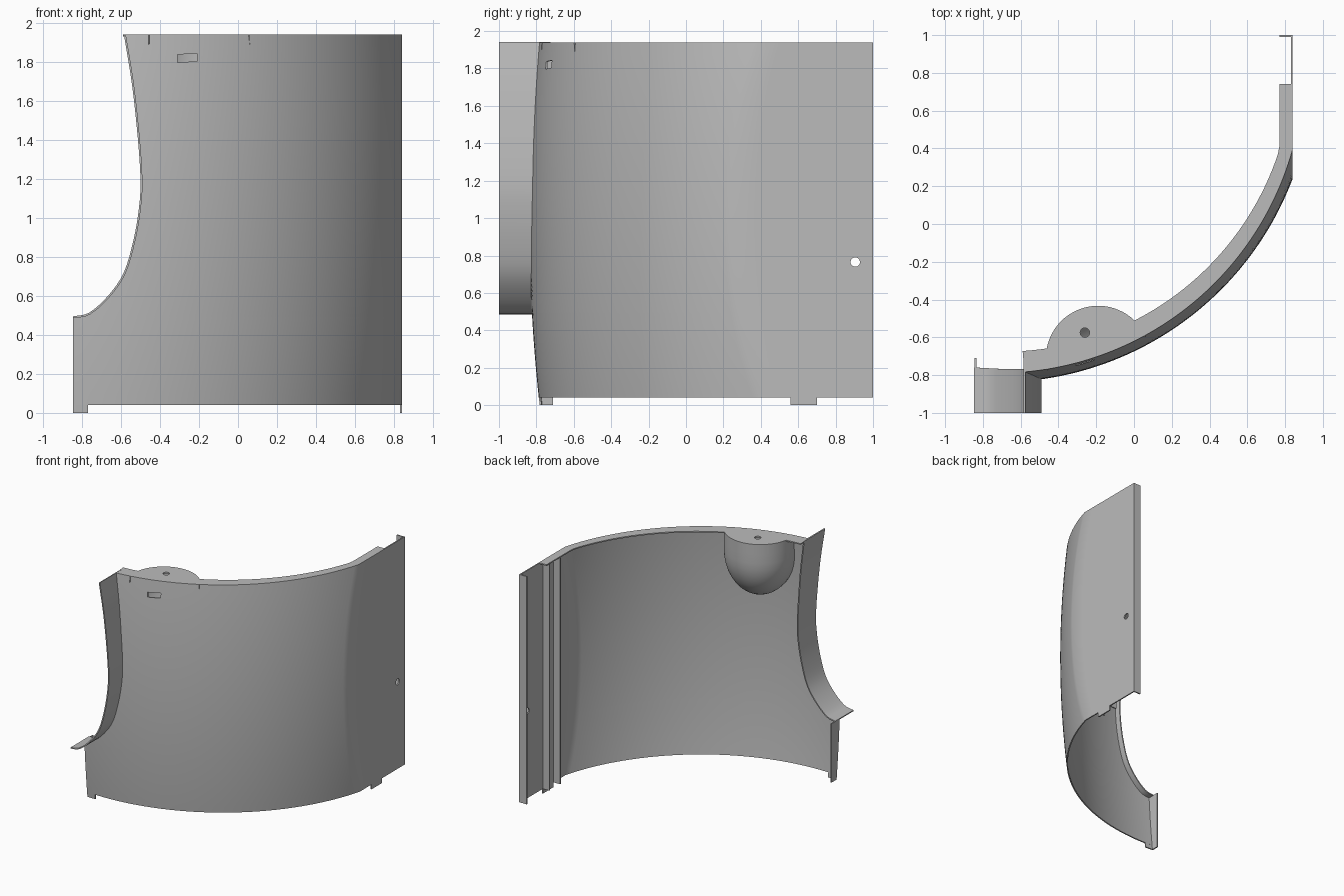
import bpy, bmesh, math
from mathutils import Vector

if "Cube" in bpy.data.objects:
    bpy.data.objects.remove(bpy.data.objects["Cube"])

grey = bpy.data.materials.new("plain grey")
grey.use_nodes = True
grey.diffuse_color = (0.5, 0.5, 0.5, 1)
grey.node_tree.nodes["Principled BSDF"].inputs["Base Color"].default_value = (0.5, 0.5, 0.5, 1)

CX, CY = -0.72, 0.83          # centre of the plan arc
SIDE, BACK = 0.84, 1.0        # flat side wall and rear edge
BASE, TOP, SKIN = 0.04, 1.94, 0.01


def radius(z):
    return 1.668 - 0.055 * (z - 1.0) ** 2


def wall_y(x, r):
    return CY - math.sqrt(r * r - (x - CX) ** 2)


def smooth_path(pts, steps):
    """Catmull-Rom curve through the points."""
    p = [Vector(q) for q in pts]
    p = [2 * p[0] - p[1]] + p + [2 * p[-1] - p[-2]]
    out = []
    for a, b, c, d in zip(p, p[1:], p[2:], p[3:]):
        for i in range(steps):
            t = i / steps
            out.append(0.5 * (2 * b + (c - a) * t + (2 * a - 5 * b + 4 * c - d) * t * t
                              + (3 * b - a - 3 * c + d) * t ** 3))
    return out + [p[-2]]


def finish(obj, thickness=0, offset=-1, cutters=()):
    bpy.ops.object.select_all(action='DESELECT')
    bpy.context.view_layer.objects.active = obj
    obj.select_set(True)
    if thickness:
        mod = obj.modifiers.new("skin", 'SOLIDIFY')
        mod.thickness, mod.offset = thickness, offset
        bpy.ops.object.modifier_apply(modifier=mod.name)
    for cutter in cutters:
        mod = obj.modifiers.new("hole", 'BOOLEAN')
        mod.object, mod.operation, mod.solver = cutter, 'DIFFERENCE', 'EXACT'
        bpy.ops.object.modifier_apply(modifier=mod.name)
    bpy.ops.object.shade_smooth_by_angle(angle=math.radians(35))
    return obj


def mesh_object(name, verts, faces):
    me = bpy.data.meshes.new(name)
    me.from_pydata([tuple(v) for v in verts], [], faces)
    me.materials.append(grey)
    obj = bpy.data.objects.new(name, me)
    bpy.context.collection.objects.link(obj)
    return obj


def grid(name, rows):
    n = len(rows[0])
    faces = [(j * n + i, j * n + i + 1, (j + 1) * n + i + 1, (j + 1) * n + i)
             for j in range(len(rows) - 1) for i in range(n - 1)]
    return mesh_object(name, [v for row in rows for v in row], faces)


def box(name, x0, x1, y0, y1, z0, z1):
    v = [(x, y, z) for x in (x0, x1) for y in (y0, y1) for z in (z0, z1)]
    f = [(0, 1, 3, 2), (4, 6, 7, 5), (0, 4, 5, 1), (2, 3, 7, 6), (0, 2, 6, 4), (1, 5, 7, 3)]
    return mesh_object(name, v, f)


def cylinder_cutter(name, location, axis_x):
    bpy.ops.mesh.primitive_cylinder_add(vertices=24, radius=0.025, depth=0.1, location=location,
                                        rotation=(0, math.pi / 2 if axis_x else 0, 0))
    bpy.context.object.name = name
    return bpy.context.object


# Cutters
side_hole = cylinder_cutter("side_hole_cutter", (SIDE, 0.905, 0.765), True)
lid_hole = cylinder_cutter("lid_hole_cutter", (-0.26, -0.575, TOP), False)
slot = box("slot_cutter", -0.31, -0.21, -0.85, -0.6, 1.8, 1.84)
for v in slot.data.vertices:            # slight slant of the slot
    v.co.z += 0.06 * (v.co.x + 0.26)

# Cut-out edge, as (x, z)
arch = smooth_path([(-0.845, 0.49), (-0.76, 0.51), (-0.66, 0.6), (-0.58, 0.72), (-0.53, 0.89),
                    (-0.503, 1.05), (-0.495, 1.19), (-0.508, 1.4), (-0.538, 1.68), (-0.58, TOP)], 4)

# Main curved shell running into the flat side wall
edge = [Vector((-0.845, BASE + 0.45 * i / 8)) for i in range(8)] + arch
rows = []
for x0, z in edge:
    r = radius(z)
    a0, a1 = math.acos((x0 - CX) / r), math.acos((SIDE - CX) / r)
    row = []
    for i in range(49):
        a = a0 + (a1 - a0) * i / 48
        row.append((CX + r * math.cos(a), CY - r * math.sin(a), z))
    y1 = row[-1][1]
    row += [(SIDE, y1 + (BACK - y1) * i / 6, z) for i in range(1, 7)]
    rows.append(row)
finish(grid("curved_shell", rows), SKIN, -1, (side_hole, slot))

# Hood around the cut-out
hood = [[(x, -1.0, z) for x, z in arch],
        [(x, wall_y(x, radius(z)) + 0.06, z) for x, z in arch]]
finish(grid("cutout_hood", hood), SKIN, 0)

# Top flange, following the arc and then the flat wall
outer, inner = [], []
r = radius(TOP)
a0, a1 = math.acos((-0.58 - CX) / r), math.acos((SIDE - CX) / r)
for i in range(41):
    t = i / 40
    a = a0 + (a1 - a0) * t
    ri = 1.508 + 0.045 * t
    outer.append((CX + r * math.cos(a), CY - r * math.sin(a), TOP))
    inner.append((min(0.77, CX + ri * math.cos(a)), CY - ri * math.sin(a), TOP))
outer.append((SIDE, 0.74, TOP))
inner.append((0.77, 0.74, TOP))
finish(grid("top_flange", [outer, inner]), SKIN, -1, (lid_hole,))

# Rounded pod hanging from the top behind the shell
PX, PY, PR = -0.19, -0.71, 0.273
mid = math.atan2(CY - PY, CX - PX)
profile = [(PR, TOP), (PR, 1.86), (PR, 1.78)]
profile += [(PR * math.cos(i * math.pi / 20), 1.78 - 0.36 * math.sin(i * math.pi / 20))
            for i in range(1, 11)]


def onto_wall(p):
    d = Vector((p.x - CX, p.y - CY)).normalized() * (radius(p.z) - 0.005)
    return Vector((CX + d.x, CY + d.y, p.z))


pod = []
for pr, z in profile:
    ring = []
    for i in range(33):
        a = mid + math.radians(-84 + 168 * i / 32)
        ring.append(Vector((PX + pr * math.cos(a), PY + pr * math.sin(a), z)))
    pod.append([onto_wall(ring[0])] + ring + [onto_wall(ring[-1])])
finish(grid("pod", pod), 0.008, 0)
lid_edge = pod[0]
lid = mesh_object("pod_lid", lid_edge, [tuple(range(len(lid_edge)))])
finish(lid, SKIN, -1, (lid_hole,))

# Flanges, ribs and locating tabs
left_y = wall_y(-0.84, radius(0.25))
for part in (
    box("rear_flange", 0.77, SIDE, BACK - SKIN, BACK, BASE, TOP),
    box("rear_rib", 0.77, SIDE - 0.005, 0.69, 0.70, BASE, TOP - 0.005),
    box("front_rib", 0.77, SIDE - 0.005, 0.55, 0.56, BASE, TOP - 0.005),
    box("side_tab", SIDE - SKIN, SIDE, 0.56, 0.70, 0, BASE),
):
    finish(part)

zs = [0.49 * i / 8 for i in range(9)]
finish(grid("left_flange", [[(-0.84, wall_y(-0.84, radius(z)), z) for z in zs],
                            [(-0.84, -0.71, z) for z in zs]]), SKIN, 0)
finish(grid("left_tab", [[(x, wall_y(x, radius(z)), z) for x in (-0.845, -0.81, -0.77)]
                         for z in (0, BASE)]), SKIN, -1)

for cutter in (side_hole, lid_hole, slot):
    bpy.data.objects.remove(cutter)
